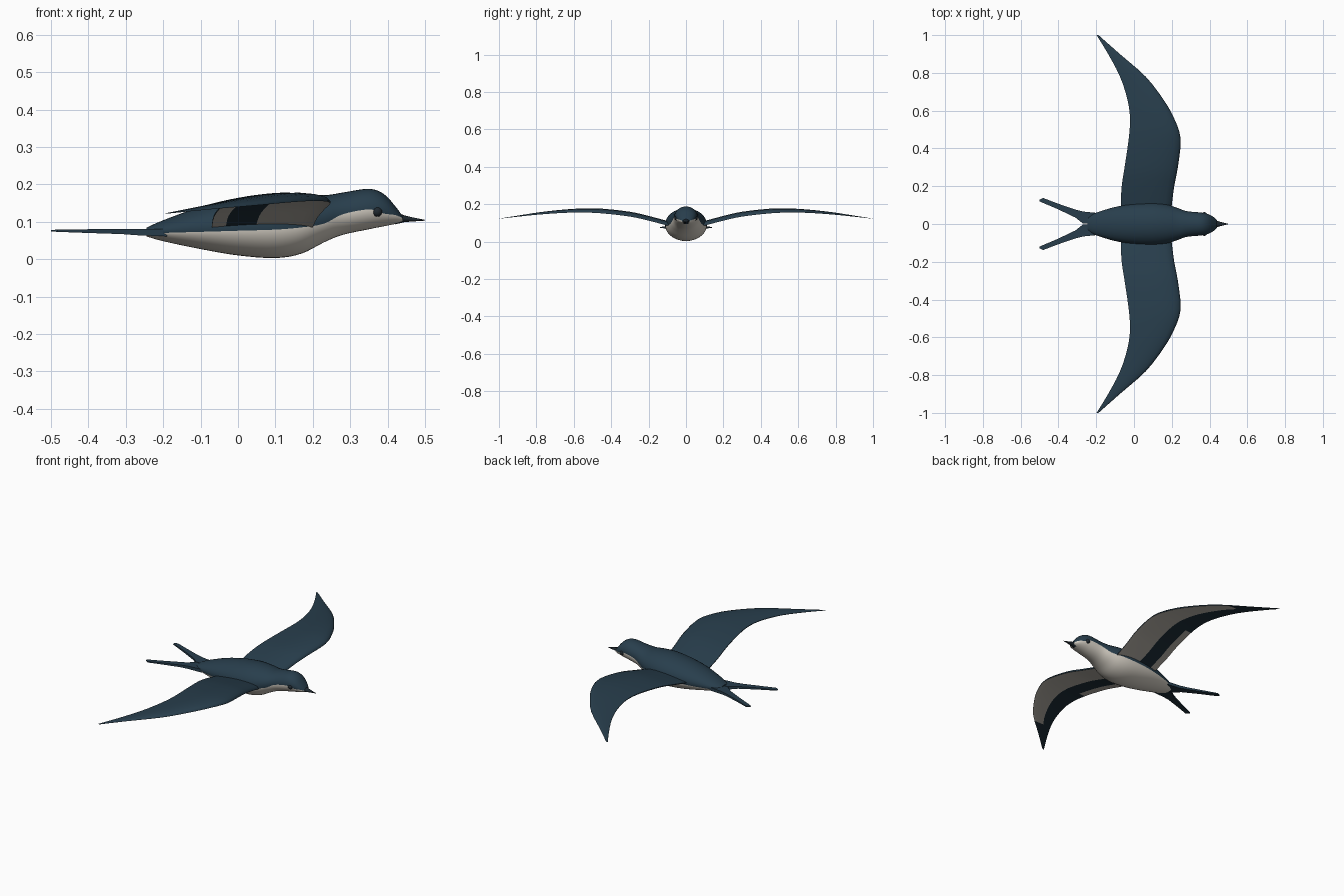
import bpy
import bmesh
import math
from mathutils import Vector

default = bpy.data.objects.get("Cube")
if default:
    bpy.data.objects.remove(default, do_unlink=True)


def make_material(name, colour):
    mat = bpy.data.materials.new(name)
    mat.use_nodes = True
    rgba = (*colour, 1)
    mat.diffuse_color = rgba
    mat.node_tree.nodes["Principled BSDF"].inputs["Base Color"].default_value = rgba
    return mat


BLUE = make_material("slate blue plumage", (.021, .048, .073))
CREAM = make_material("cream belly", (.66, .62, .55))
LINING = make_material("pale wing lining", (.5, .47, .42))
DARK = make_material("dark flight feathers", (.014, .03, .044))
BLACK = make_material("dark beak and eye", (.014, .022, .03))


def refine(stations, steps):
    """Smoothly resample a table of stations (Catmull-Rom)."""
    rows = []
    last = len(stations) - 1
    for i in range(last):
        a, b, c, d = (stations[max(0, min(last, i + k))] for k in (-1, 0, 1, 2))
        for s in range(steps):
            t = s / steps
            rows.append([
                q + t * ((r - p) / 2 + t * (p - 2.5 * q + 2 * r - e / 2
                         + t * (1.5 * (q - r) + (e - p) / 2)))
                for p, q, r, e in zip(a, b, c, d)])
    rows.append(list(stations[last]))
    return rows


def finish(name, bm, materials, angle=50):
    bmesh.ops.recalc_face_normals(bm, faces=bm.faces)
    mesh = bpy.data.meshes.new(name)
    bm.to_mesh(mesh)
    bm.free()
    obj = bpy.data.objects.new(name, mesh)
    bpy.context.collection.objects.link(obj)
    for mat in materials:
        mesh.materials.append(mat)
    bpy.ops.object.select_all(action="DESELECT")
    obj.select_set(True)
    bpy.context.view_layer.objects.active = obj
    bpy.ops.object.shade_smooth_by_angle(angle=math.radians(angle))
    return obj


def loft(name, rings, materials, pick=lambda ring, seg: 0, angle=50):
    """Skin closed rings of points; pick gives each face its material."""
    bm = bmesh.new()
    loops = [[bm.verts.new(p) for p in ring] for ring in rings]
    count = len(loops[0])
    for i in range(len(loops) - 1):
        for j in range(count):
            k = (j + 1) % count
            face = bm.faces.new((loops[i][j], loops[i][k],
                                 loops[i + 1][k], loops[i + 1][j]))
            face.material_index = pick(i, j)
    bm.faces.new(loops[0])
    bm.faces.new(loops[-1])
    return finish(name, bm, materials, angle)


# Body: x, half width, top, bottom, height of the colour border
body_stations = [
    (-.245, .036, .084, .061, .066),
    (-.2, .06, .104, .048, .07),
    (-.1, .09, .14, .027, .073),
    (0, .107, .164, .01, .076),
    (.1, .112, .177, .003, .079),
    (.17, .104, .176, .015, .085),
    (.23, .085, .171, .045, .095),
    (.28, .068, .178, .065, .12),
    (.35, .061, .188, .08, .133),
    (.39, .053, .174, .088, .122),
    (.42, .038, .142, .094, .118),
    (.44, .019, .115, .1, .11),
]
ARC = 16


def body_ring(x, width, top, bottom, border):
    mid, half = (top + bottom) / 2, (top - bottom) / 2
    low = math.asin(max(-.9, min(.9, (border - mid) / half)))
    upper = [low + (math.pi - 2 * low) * i / ARC for i in range(ARC)]
    lower = [math.pi - low + (math.pi + 2 * low) * i / ARC for i in range(ARC)]
    return [Vector((x, width * math.cos(a), mid + half * math.sin(a)))
            for a in upper + lower]


loft("body", [body_ring(*row) for row in refine(body_stations, 4)],
     [BLUE, CREAM], lambda ring, seg: 0 if seg < ARC else 1)

# Beak: tapering rounded cone
beak_rings = []
for x, width, height, z in [(.42, .026, .017, .11), (.445, .015, .009, .108),
                            (.47, .008, .005, .106), (.5, .001, .001, .104)]:
    beak_rings.append([Vector((x, width * math.cos(a), z + height * math.sin(a)))
                       for a in (math.tau * i / 12 for i in range(12))])
loft("beak", beak_rings, [BLACK])

# Wings: distance out, leading edge, trailing edge, height
wing_stations = [
    (.05, .195, -.07, .078),
    (.1, .2, -.07, .09),
    (.2, .213, -.065, .116),
    (.3, .232, -.05, .138),
    (.45, .247, -.028, .155),
    (.56, .212, -.021, .159),
    (.66, .155, -.035, .156),
    (.78, .062, -.074, .147),
    (.9, -.075, -.137, .134),
    (1, -.188, -.198, .122),
]
wing_rows = refine(wing_stations, 3)
CHORD = [0, .04, .13, .28, .42, .56, .7, .86, 1]
LAST = len(CHORD) - 1


def wing_ring(side, y, lead, trail, z):
    chord = lead - trail

    def point(t, rise):
        camber = chord * rise * math.sqrt(t) * (1 - t)
        return Vector((lead - chord * t, side * y, z + camber))

    over = [point(t, .2) for t in CHORD]
    under = [point(t, .05) - Vector((0, 0, .004 * chord / .27))
             for t in reversed(CHORD)]
    return over + under


def wing_colour(ring, seg):
    if seg <= LAST or seg == 2 * LAST + 1:
        return 0
    place = 2 * LAST - seg          # underside strip, leading edge first
    out = wing_rows[ring][0]
    if place == LAST - 1 and out < .45:
        return 1
    return 1 if place < 5 and out < .82 else 2


for side, label in ((1, "left"), (-1, "right")):
    loft(label + "_wing", [wing_ring(side, *row) for row in wing_rows],
         [BLUE, LINING, DARK], wing_colour)

# Forked tail: x, inner edge, outer edge, bottom, top
tail_stations = [
    (-.19, 0, .058, .061, .08),
    (-.27, .002, .066, .064, .08),
    (-.31, .034, .076, .067, .08),
    (-.4, .077, .107, .07, .08),
    (-.482, .112, .138, .073, .079),
    (-.5, .12, .129, .074, .078),
]
for side, label in ((1, "left"), (-1, "right")):
    rings = [[Vector((x, side * y, z)) for y, z in
              ((inner, top), (outer, top), (outer, bottom), (inner, bottom))]
             for x, inner, outer, bottom, top in tail_stations]
    loft(label + "_tail_feather", rings, [BLUE, DARK],
         lambda ring, seg: 1 if seg == 2 else 0, 30)

# Eyes
for side, label in ((1, "left"), (-1, "right")):
    bm = bmesh.new()
    bmesh.ops.create_uvsphere(bm, u_segments=16, v_segments=10, radius=.014)
    bmesh.ops.translate(bm, verts=bm.verts, vec=(.372, side * .049, .127))
    finish(label + "_eye", bm, [BLACK])
